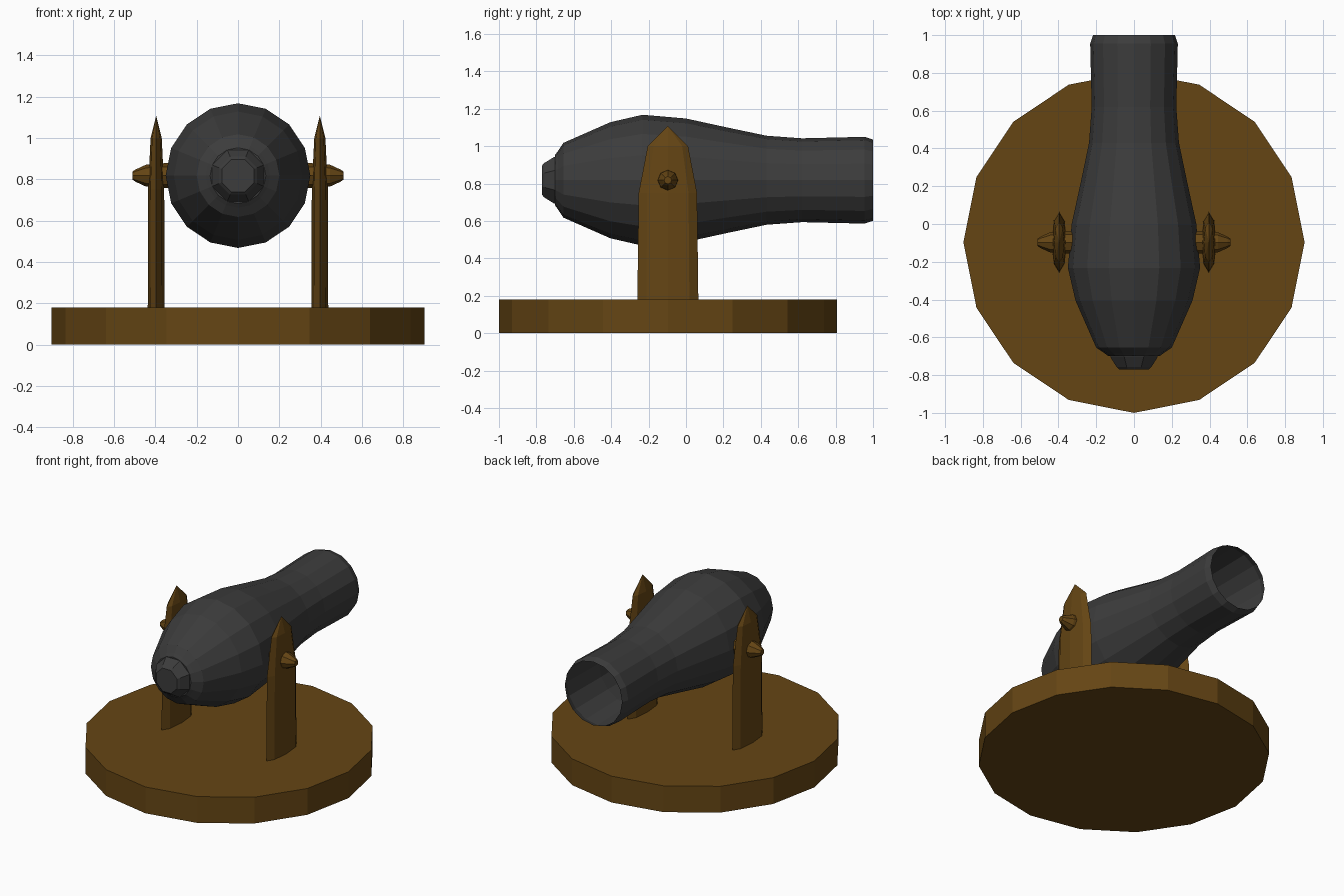
import bpy, bmesh
from math import sin, cos, pi

if "Cube" in bpy.data.objects:
    bpy.data.objects.remove(bpy.data.objects["Cube"])


def material(name, rgb):
    m = bpy.data.materials.new(name)
    m.diffuse_color = (*rgb, 1)
    m.use_nodes = True
    m.node_tree.nodes["Principled BSDF"].inputs["Base Color"].default_value = m.diffuse_color
    return m


iron = material("dark_iron", (0.045, 0.045, 0.045))
wood = material("brown_wood", (0.13, 0.06, 0.007))


def lathe(name, profile, sides, place, mat, cap_start=False, cap_end=False, turn=0.0):
    """Spin (radius, height) points; place(u, v, h) maps them into the scene."""
    bm = bmesh.new()
    rings = []
    for r, h in profile:
        if r == 0:
            rings.append([bm.verts.new(place(0, 0, h))] * sides)
        else:
            angles = [2 * pi * (i + turn) / sides for i in range(sides)]
            rings.append([bm.verts.new(place(r * sin(a), r * cos(a), h)) for a in angles])
    for lo, hi in zip(rings, rings[1:]):
        for i in range(sides):
            j = (i + 1) % sides
            bm.faces.new(list(dict.fromkeys((lo[i], lo[j], hi[j], hi[i]))))
    if cap_start:
        bm.faces.new(rings[0])
    if cap_end:
        bm.faces.new(rings[-1])
    bmesh.ops.recalc_face_normals(bm, faces=bm.faces)
    mesh = bpy.data.meshes.new(name)
    bm.to_mesh(mesh)
    bm.free()
    mesh.materials.append(mat)
    obj = bpy.data.objects.new(name, mesh)
    bpy.context.collection.objects.link(obj)
    return obj


PY = -0.097   # pivot line of the cannon
PZ = 0.818


def along_y(u, v, h):
    return (u, h, PZ + v)


# Round wooden base
lathe("base", [(0.903, 0), (0.903, 0.18)], 16,
      lambda u, v, h: (u, PY + v, h), wood, True, True)

# Barrel: thin shell, open at the muzzle
lathe("barrel", [(0.135, -0.70), (0.155, -0.685), (0.2, -0.655), (0.31, -0.405),
                 (0.35, -0.232), (0.33, 0.0), (0.282, 0.22), (0.238, 0.43),
                 (0.224, 0.62), (0.232, 0.955), (0.217, 1.0)],
      16, along_y, iron, cap_start=True)

# Rounded button on the breech
lathe("breech_button", [(0.135, -0.69), (0.135, -0.705), (0.1, -0.757), (0.085, -0.77)],
      8, along_y, iron, True, True, turn=0.5)

for side, s in (("left", -1), ("right", 1)):
    # Flattened, pointed upright post
    lathe(side + "_post", [(0.163, 0.17), (0.156, 0.75), (0.108, 1.0), (0, 1.108)], 8,
          lambda u, v, h: (s * 0.396 + u * 0.25, PY + v, h), wood, cap_start=True)
    # Pivot pin through the post
    lathe(side + "_pin", [(0.06, 0.3), (0.06, 0.36), (0.053, 0.445), (0.03, 0.495), (0.02, 0.51)],
          8, lambda u, v, h: (s * h, PY + u, PZ + v), wood, True, True)
